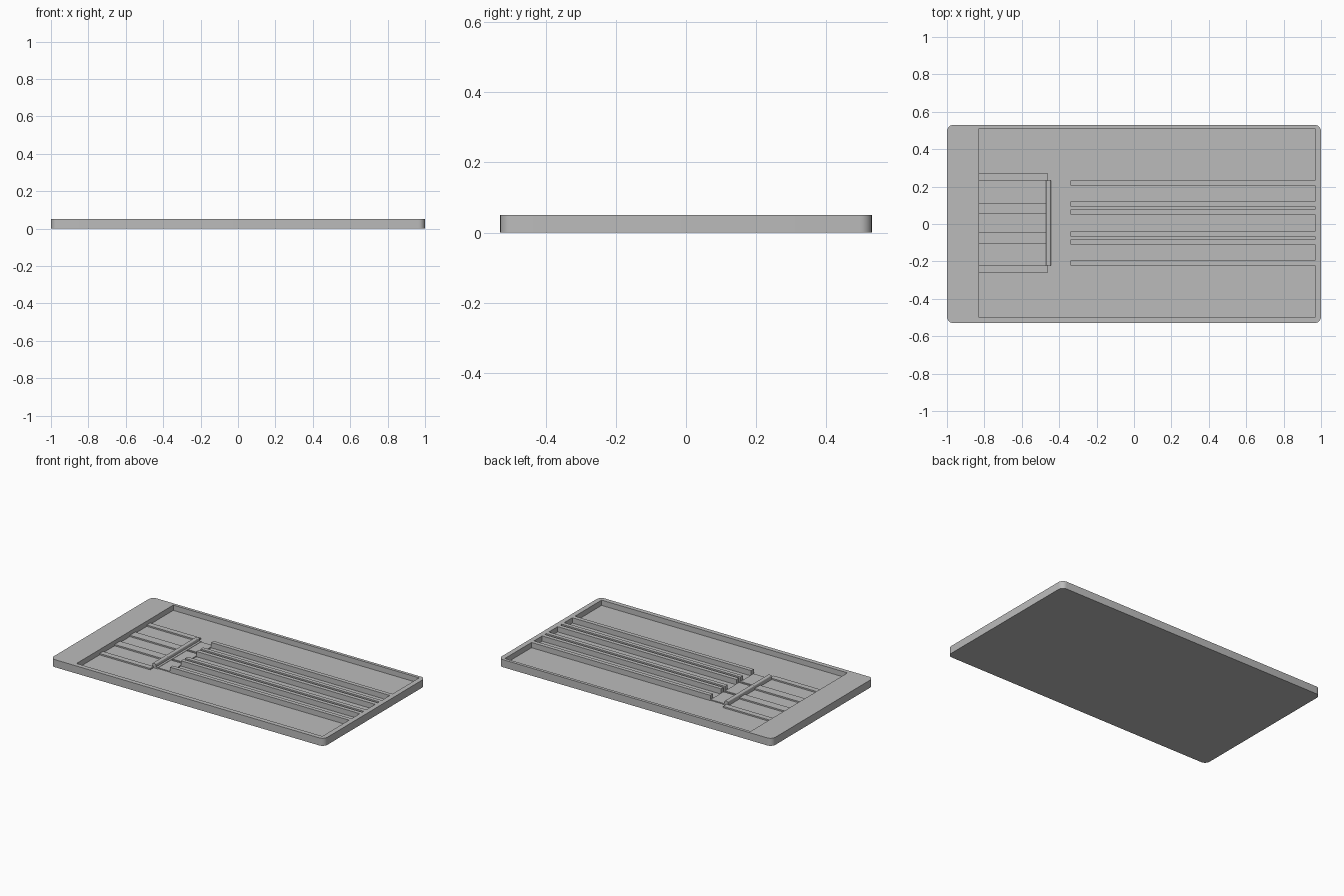
import bpy
import bmesh

default = bpy.data.objects.get("Cube")
if default:
    bpy.data.objects.remove(default, do_unlink=True)

TOP, FLOOR, MID = 0.05, 0.015, 0.005   # MID: y of the layout's centre line
INNER_LEFT, INNER_RIGHT = -0.83, 0.967

grey = bpy.data.materials.new("plain grey")
grey.use_nodes = True
colour = (0.5, 0.5, 0.5, 1)
grey.diffuse_color = colour
grey.node_tree.nodes["Principled BSDF"].inputs["Base Color"].default_value = colour


def box(name, x0, x1, y0, y1, z0, z1, corner=0, edge=0):
    """Box between limits; corner rounds upright edges, edge rounds long top edges."""
    bm = bmesh.new()
    bmesh.ops.create_cube(bm, size=1)
    for v in bm.verts:
        v.co.x = x1 if v.co.x > 0 else x0
        v.co.y = y1 if v.co.y > 0 else y0
        v.co.z = z1 if v.co.z > 0 else z0
    if corner:
        upright = [e for e in bm.edges if abs(e.verts[0].co.z - e.verts[1].co.z) > 1e-5]
        bmesh.ops.bevel(bm, geom=upright, offset=corner, segments=6,
                        profile=0.5, affect='EDGES')
    if edge:
        long_top = [e for e in bm.edges
                    if all(v.co.z > z1 - 1e-5 for v in e.verts)
                    and abs(e.verts[0].co.y - e.verts[1].co.y) > 1e-5]
        bmesh.ops.bevel(bm, geom=long_top, offset=edge, segments=3,
                        profile=0.5, affect='EDGES')
    mesh = bpy.data.meshes.new(name)
    bm.to_mesh(mesh)
    bm.free()
    mesh.materials.append(grey)
    ob = bpy.data.objects.new(name, mesh)
    bpy.context.collection.objects.link(ob)
    return ob


def mirrored(name, x0, x1, near, far, z1):
    """Pair of bars on both sides of the centre line."""
    box(name + "_left", x0, x1, MID + near, MID + far, FLOOR, z1)
    box(name + "_right", x0, x1, MID - far, MID - near, FLOOR, z1)


# Tray with a sunken rectangular bay
tray = box("tray", -1, 1, -0.53, 0.53, 0, TOP, corner=0.035)
cutter = box("bay_cutter", INNER_LEFT, INNER_RIGHT, MID - 0.505, MID + 0.505, FLOOR, 0.1)
cutter.hide_render = True
cutter.hide_viewport = True
cut = tray.modifiers.new("bay", 'BOOLEAN')
cut.operation = 'DIFFERENCE'
cut.solver = 'EXACT'
cut.object = cutter
bpy.context.view_layer.objects.active = tray
tray.select_set(True)
bpy.ops.object.shade_smooth_by_angle()

# Long rails, flush with the rim
rails = {"outer_rail": (0.2, 0.227), "middle_rail": (0.089, 0.115),
         "inner_rail": (0.046, 0.073)}
for name, (near, far) in rails.items():
    mirrored(name, -0.34, INNER_RIGHT, near, far, TOP)

# Low pads at the head of each pair of rails
mirrored("side_pad", -0.43, -0.34, 0.089, 0.224, FLOOR + 0.006)
box("centre_pad", -0.43, -0.34, MID - 0.073, MID + 0.073, FLOOR, FLOOR + 0.006)

# Cross bar between rails and slots
box("cross_bar", -0.47, -0.445, MID - 0.228, MID + 0.228, FLOOR, 0.044, edge=0.006)
box("cross_bar_foot", -0.445, -0.43, MID - 0.228, MID + 0.228, FLOOR, FLOOR + 0.008)

# Low dividers leading from the wide margin to the cross bar
mirrored("outer_divider", INNER_LEFT, -0.46, 0.228, 0.265, FLOOR + 0.009)
mirrored("inner_divider", INNER_LEFT, -0.46, 0.051, 0.108, FLOOR + 0.009)
